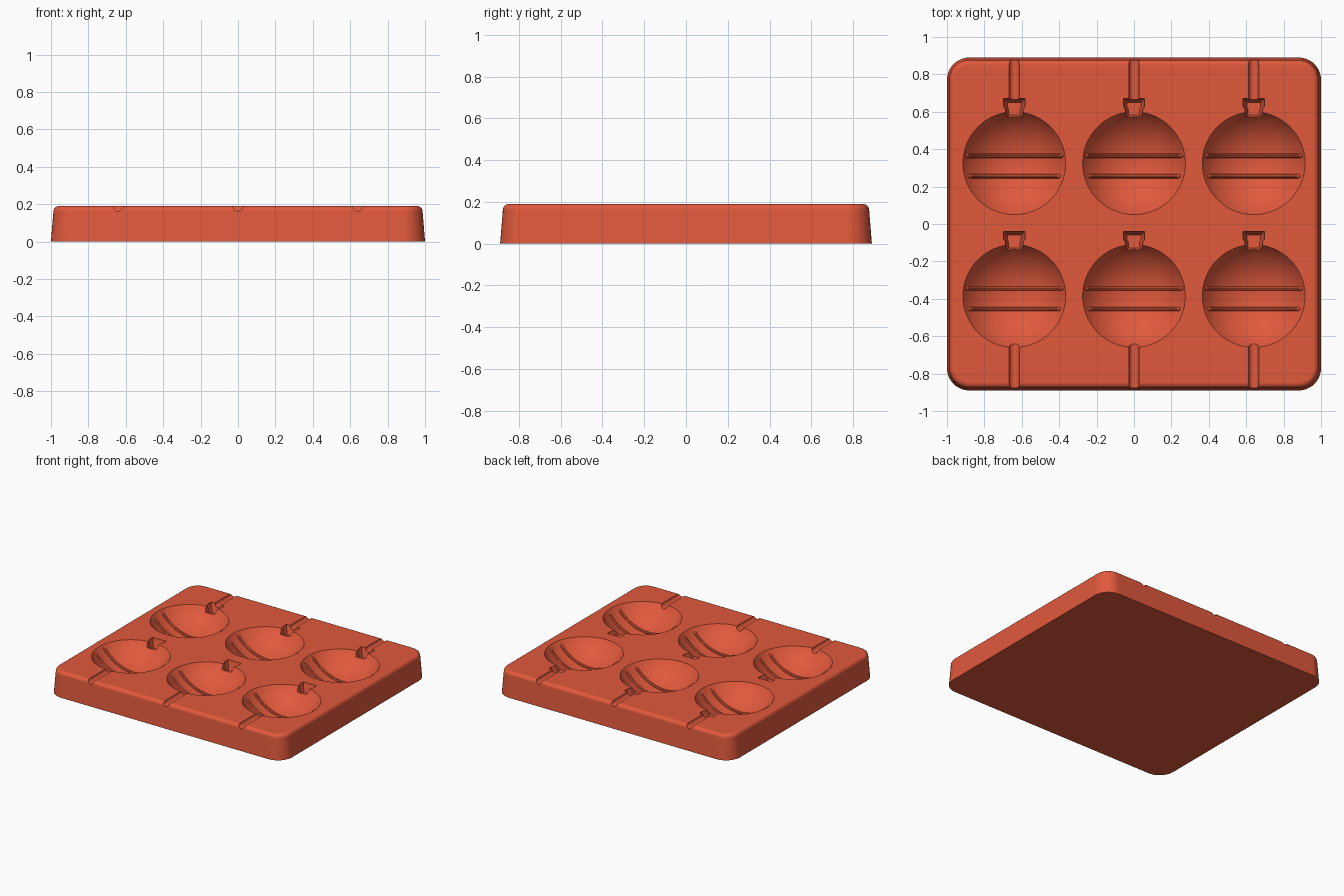
import bpy, bmesh
from math import sin, cos, pi, asin, sqrt
from mathutils import Vector, Matrix

if "Cube" in bpy.data.objects:
    bpy.data.objects.remove(bpy.data.objects["Cube"])

TOP = 0.19                      # tray height
RIM, DEPTH = 0.275, 0.15        # bowl opening radius and depth
BALL = (RIM ** 2 + DEPTH ** 2) / (2 * DEPTH)
BALL_Z = TOP - DEPTH + BALL
COLUMNS = (-0.64, 0, 0.64)
ROWS = {"back": 0.325, "front": -0.385}

red = bpy.data.materials.new("orange red silicone")
red.use_nodes = True
red.diffuse_color = (0.75, 0.1, 0.045, 1)
red.node_tree.nodes["Principled BSDF"].inputs["Base Color"].default_value = red.diffuse_color


def make_object(name, bm):
    bmesh.ops.recalc_face_normals(bm, faces=bm.faces)
    mesh = bpy.data.meshes.new(name)
    bm.to_mesh(mesh)
    bm.free()
    mesh.materials.append(red)
    obj = bpy.data.objects.new(name, mesh)
    bpy.context.collection.objects.link(obj)
    return obj


def loft(name, rings):
    """Skin a list of closed rings and cap both ends."""
    bm = bmesh.new()
    loops = [[bm.verts.new(p) for p in ring] for ring in rings]
    for a, b in zip(loops, loops[1:]):
        for i in range(len(a)):
            j = (i + 1) % len(a)
            bm.faces.new((a[i], a[j], b[j], b[i]))
    bm.faces.new(loops[0][::-1])
    bm.faces.new(loops[-1])
    return make_object(name, bm)


def rounded_rectangle(inset, z, radius=0.12, steps=10):
    ring = []
    r = radius - inset
    for q, (sx, sy) in enumerate(((1, 1), (-1, 1), (-1, -1), (1, -1))):
        for i in range(steps + 1):
            a = (q + i / steps) * pi / 2
            ring.append((sx * (1 - radius) + r * cos(a), sy * (0.89 - radius) + r * sin(a), z))
    return ring


def bowl_cutter(x, y):
    bm = bmesh.new()
    bmesh.ops.create_uvsphere(bm, u_segments=64, v_segments=40, radius=BALL,
                              matrix=Matrix.Translation((x, y, BALL_Z)))
    return make_object("bowl_cutter", bm)


def neck_cutter(x, y):
    # flared plan that narrows towards the floor
    half = ((0.045, 0.24), (0.047, 0.29), (0.057, 0.305), (0.057, 0.345))
    plan = list(half) + [(-px, py) for px, py in reversed(half)]
    rings = []
    for scale, z in ((0.65, TOP - 0.07), (1, TOP - 0.012), (1, TOP + 0.05)):
        rings.append([(x + px * scale, y + 0.29 + (py - 0.29) * scale, z) for px, py in plan])
    return loft("neck_cutter", rings)


def stick_cutter(x, y0, y1):
    circle = [(x + 0.027 * cos(i * pi / 12), 0.027 * sin(i * pi / 12) + TOP) for i in range(24)]
    return loft("stick_cutter", [[(px, yy, pz) for px, pz in circle] for yy in (y0, y1)])


def ridge(name, x, y, offset, reach):
    """Thin round rib that follows the bowl from side to side."""
    big = sqrt(BALL ** 2 - offset ** 2)
    end = asin(reach / big)
    rings = []
    for i in range(41):
        a = -end + 2 * end * i / 40
        out = Vector((sin(a), 0, -cos(a)))
        centre = Vector((x, y + offset, BALL_Z)) + out * big
        r = 0.005 if i in (0, 40) else 0.012
        rings.append([centre + r * (out * cos(k * pi / 5) + Vector((0, sin(k * pi / 5), 0)))
                      for k in range(10)])
    return loft(name, rings)


def smooth(obj):
    bpy.ops.object.select_all(action="DESELECT")
    obj.select_set(True)
    bpy.context.view_layer.objects.active = obj
    bpy.ops.object.shade_smooth_by_angle(angle=0.55)


# Tray body: sloping sides and a soft top edge
FILLET = 0.03
body_rings = [rounded_rectangle(0, 0), rounded_rectangle(0.013, TOP - FILLET)]
for i in range(1, 7):
    a = i / 6 * pi / 2
    body_rings.append(rounded_rectangle(0.013 + FILLET * (1 - cos(a)), TOP - FILLET * (1 - sin(a))))
tray = loft("mould_tray", body_rings)

# Cavities: bowl, neck and stick channel
cutters = []
for row, y in ROWS.items():
    for x in COLUMNS:
        cutters += [bowl_cutter(x, y), neck_cutter(x, y)]
        if row == "back":
            cutters.append(stick_cutter(x, y + 0.32, 1))
        else:
            cutters.append(stick_cutter(x, -1, y - 0.25))

bpy.context.view_layer.objects.active = tray
for cutter in cutters:
    mod = tray.modifiers.new("cut", "BOOLEAN")
    mod.operation = "DIFFERENCE"
    mod.solver = "EXACT"
    mod.object = cutter
    bpy.ops.object.modifier_apply(modifier=mod.name)
    bpy.data.objects.remove(cutter)
smooth(tray)
weighted = tray.modifiers.new("even shading", "WEIGHTED_NORMAL")
weighted.keep_sharp = True

# Two ribs across each bowl
for row, y in ROWS.items():
    for side, x in zip(("right", "middle", "left"), COLUMNS):
        smooth(ridge(f"{row}_{side}_upper_rib", x, y, 0.04, 0.262))
        smooth(ridge(f"{row}_{side}_lower_rib", x, y, -0.07, 0.248))
